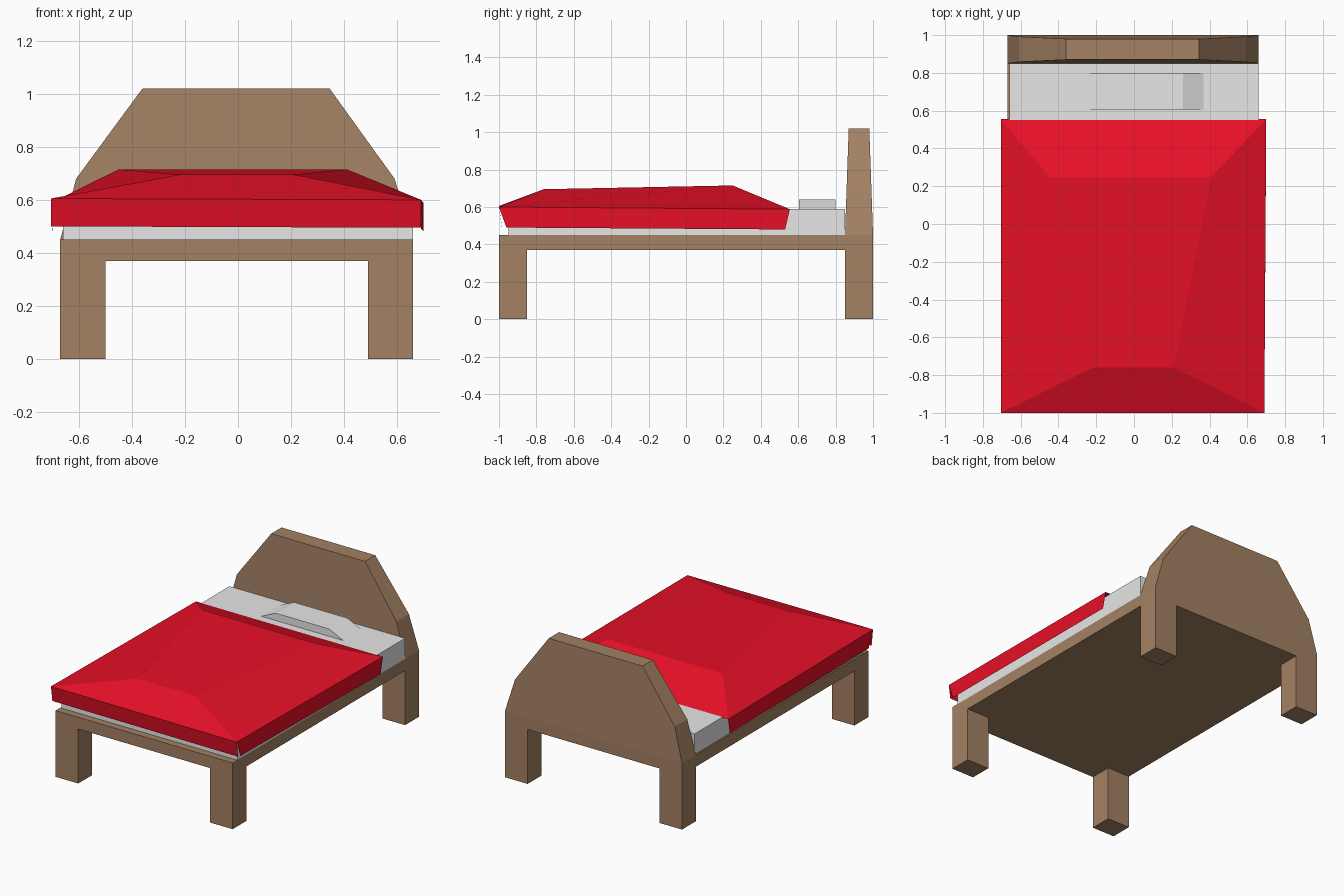
import bpy, bmesh

cube = bpy.data.objects.get("Cube")
if cube:
    bpy.data.objects.remove(cube, do_unlink=True)


def material(name, rgb):
    m = bpy.data.materials.new(name)
    m.use_nodes = True
    m.diffuse_color = (*rgb, 1)
    m.node_tree.nodes["Principled BSDF"].inputs["Base Color"].default_value = (*rgb, 1)
    return m


wood = material("brown wood", (0.37, 0.22, 0.125))
linen = material("pale linen", (0.8, 0.8, 0.8))
red = material("red cloth", (0.8, 0.005, 0.02))


def build(name, verts, faces, mat):
    bm = bmesh.new()
    vs = [bm.verts.new(v) for v in verts]
    for f in faces:
        bm.faces.new([vs[i] for i in f])
    bmesh.ops.recalc_face_normals(bm, faces=bm.faces)
    mesh = bpy.data.meshes.new(name)
    bm.to_mesh(mesh)
    bm.free()
    mesh.materials.append(mat)
    obj = bpy.data.objects.new(name, mesh)
    bpy.context.collection.objects.link(obj)
    return obj


def prism(name, front, back, mat):
    """Solid between two matching outlines."""
    n = len(front)
    sides = [(i, (i + 1) % n, (i + 1) % n + n, i + n) for i in range(n)]
    caps = [tuple(range(n)), tuple(range(n, 2 * n))]
    return build(name, front + back, sides + caps, mat)


def box(name, x0, x1, y0, y1, z0, z1, mat):
    outline = [(x0, z0), (x1, z0), (x1, z1), (x0, z1)]
    return prism(name, [(x, y0, z) for x, z in outline],
                 [(x, y1, z) for x, z in outline], mat)


# Frame and legs
LEFT, RIGHT, DECK, UNDER = 0.66, -0.67, 0.45, 0.37
box("bed_frame", RIGHT, LEFT, -1, 1, UNDER, DECK, wood)
for side, x in (("right", RIGHT), ("left", LEFT - 0.17)):
    for end, y in (("front", -1), ("back", 0.85)):
        box(f"{end}_{side}_leg", x, x + 0.17, y, y + 0.15, 0, UNDER, wood)

# Headboard, thinner toward its top
outline = [(RIGHT, DECK), (LEFT, DECK), (0.59, 0.68),
           (0.345, 1.02), (-0.36, 1.02), (-0.61, 0.68)]
lean = lambda z: 0.035 * (z - DECK)
prism("headboard", [(x, 0.85 + lean(z), z) for x, z in outline],
      [(x, 1 - lean(z), z) for x, z in outline], wood)

# Mattress and pillow
box("mattress", -0.66, 0.66, -0.95, 0.85, DECK, 0.59, linen)
outline = [(-0.26, 0.585), (0.38, 0.585), (0.26, 0.64), (-0.14, 0.64)]
prism("pillow", [(x, 0.605, z) for x, z in outline],
      [(x, 0.8, z) for x, z in outline], linen)

# Blanket: raised top sloping down to a rim
rim = [(-0.705, -1, 0.605), (0.69, -1, 0.6), (0.7, 0.555, 0.588), (-0.705, 0.555, 0.588)]
crown = [(-0.22, -0.76, 0.695), (0.21, -0.76, 0.695), (0.41, 0.25, 0.715), (-0.45, 0.25, 0.715)]
build("blanket_top", rim + crown,
      [(i, (i + 1) % 4, (i + 1) % 4 + 4, i + 4) for i in range(4)] + [(4, 5, 6, 7)], red)

# Blanket skirts hanging at the foot and both sides
build("blanket_front_skirt",
      [rim[0], rim[1], (0.69, -0.985, 0.495), (-0.705, -0.985, 0.5)], [(3, 2, 1, 0)], red)
build("blanket_left_skirt",
      [rim[1], rim[2], (0.7, 0.53, 0.48), (0.69, -0.96, 0.49)], [(0, 3, 2, 1)], red)
build("blanket_right_skirt",
      [rim[3], rim[0], (-0.7, -0.96, 0.49), (-0.7, 0.53, 0.48)], [(0, 3, 2, 1)], red)
